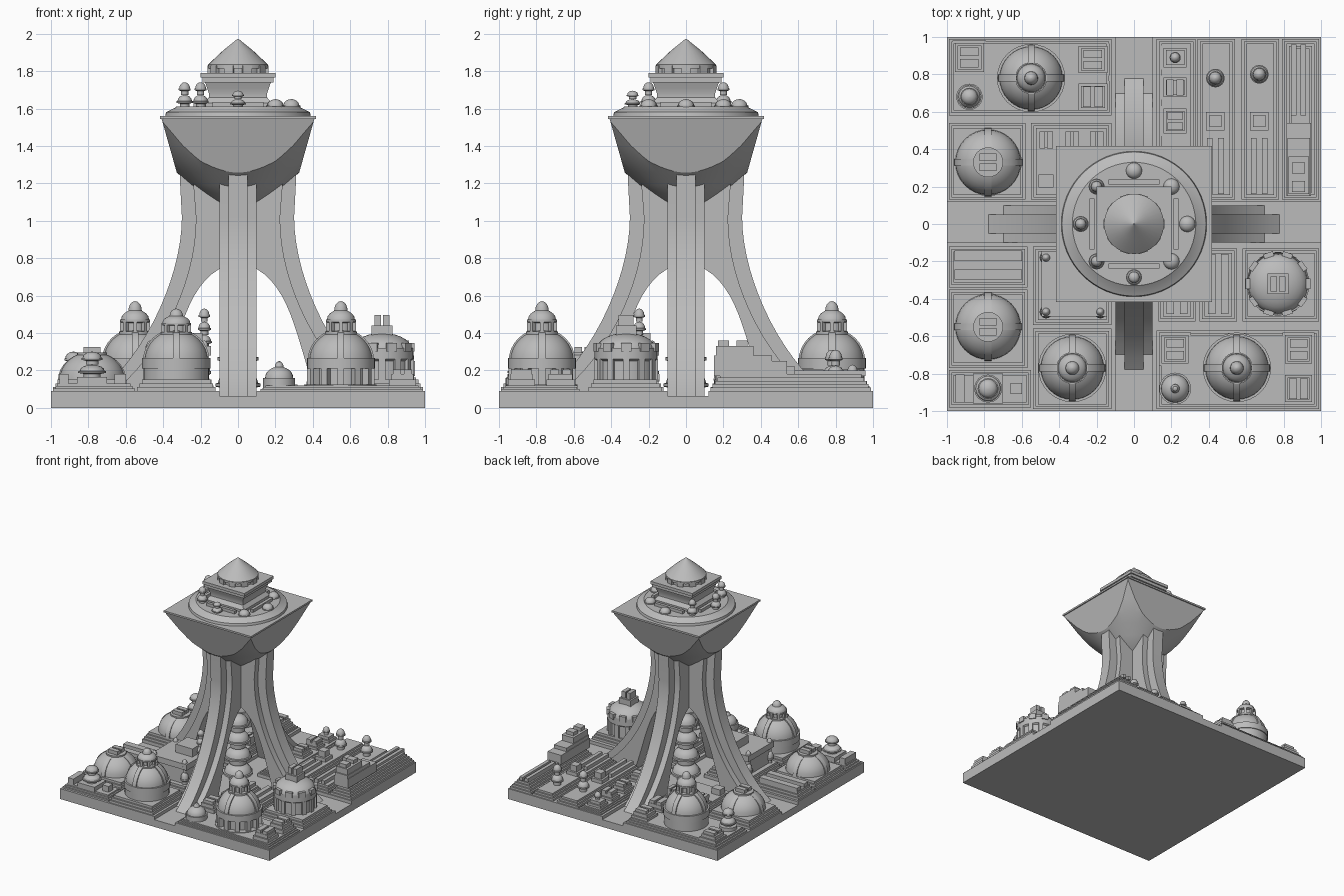
import bpy, bmesh, math
from mathutils import Vector, Matrix
from mathutils.geometry import interpolate_bezier

if "Cube" in bpy.data.objects:
    bpy.data.objects.remove(bpy.data.objects["Cube"])

stone = bpy.data.materials.new("grey_stone")
stone.use_nodes = True
GREY = (0.5, 0.5, 0.5, 1)
stone.diffuse_color = GREY
stone.node_tree.nodes["Principled BSDF"].inputs["Base Color"].default_value = GREY
parts = []


def finish(name, bm):
    bmesh.ops.recalc_face_normals(bm, faces=bm.faces)
    me = bpy.data.meshes.new(name)
    bm.to_mesh(me)
    bm.free()
    me.materials.append(stone)
    ob = bpy.data.objects.new(name, me)
    bpy.context.collection.objects.link(ob)
    parts.append(ob)
    return ob


def box(name, x, y, w, d, z0, z1, taper=1, spin=0):
    bm = bmesh.new()
    bmesh.ops.create_cube(bm, size=1)
    for v in bm.verts:
        k = taper if v.co.z < 0 else 1
        v.co = Vector((v.co.x * w * k, v.co.y * d * k, z1 if v.co.z > 0 else z0))
    bm.transform(Matrix.Translation((x, y, 0)) @ Matrix.Rotation(spin, 4, "Z"))
    return finish(name, bm)


def lathe(name, x, y, profile, sides=32, spin=0):
    bm = bmesh.new()
    rings = []
    for r, z in profile:
        rings.append([bm.verts.new((r * math.cos(a), r * math.sin(a), z))
                      for a in (spin + math.tau * i / sides for i in range(sides))])
    for a, b in zip(rings, rings[1:]):
        for i in range(sides):
            j = (i + 1) % sides
            bm.faces.new((a[i], a[j], b[j], b[i]))
    bm.faces.new(rings[0])
    bm.faces.new(rings[-1])
    bm.transform(Matrix.Translation((x, y, 0)))
    return finish(name, bm)


def prism(name, outline, half, spin=0, x=0, y=0):
    bm = bmesh.new()
    face = bm.faces.new([bm.verts.new((r, -half, z)) for r, z in outline])
    new = bmesh.ops.extrude_face_region(bm, geom=[face])["geom"]
    bmesh.ops.translate(bm, vec=(0, 2 * half, 0),
                        verts=[g for g in new if isinstance(g, bmesh.types.BMVert)])
    bm.transform(Matrix.Translation((x, y, 0)) @ Matrix.Rotation(spin, 4, "Z"))
    return finish(name, bm)


def arc(r, h, z, n=9, end=0.04):
    return [(max(r * math.cos(t), end * r), z + h * math.sin(t))
            for t in (math.pi / 2 * i / (n - 1) for i in range(n))]


def bez(*p):
    return [tuple(v) for v in interpolate_bezier(*[Vector(q) for q in p], 16)]


def pagoda(x, y, z, r, h, levels=2):
    prof = []
    step = h / levels
    for i in range(levels):
        k = r * (1 - 0.25 * i / max(1, levels - 1))
        b = z + i * step
        prof += [(k * .6, b), (k * .6, b + step * .3), (k, b + step * .38), (k, b + step * .5)]
        prof += arc(k * .9, step * .48, b + step * .52, 5)
    lathe("pagoda", x, y, prof, 16)


def tile(x0, x1, y0, y1, top=0.15, steps=3):
    # stepped terrace plate
    for i in range(steps):
        g = 0.013 * i
        box("terrace_step", (x0 + x1) / 2, (y0 + y1) / 2, x1 - x0 - 2 * g, y1 - y0 - 2 * g,
            0.085, 0.09 + (top - 0.09) * (i + 1) / steps)


def house(x, y, w, d, top=0.19, slots=2, along="x"):
    # small block with raised roof bars
    tile(x - w / 2, x + w / 2, y - d / 2, y + d / 2, top)
    for i in range(slots):
        t = (i + .5) / slots - .5
        if along == "x":
            box("roof_bar", x, y + t * d * .7, w * .55, d * .5 / slots, top, top + 0.025)
        else:
            box("roof_bar", x + t * w * .7, y, w * .5 / slots, d * .65, top, top + 0.025)


def ring_posts(name, x, y, r, n, w, d, z0, z1):
    for i in range(n):
        a = math.tau * i / n
        box(name, x + r * math.cos(a), y + r * math.sin(a), d, w, z0, z1, 1, a)


def ribs(x, y, r, h, z):
    right = arc(r, h, z)
    outline = right + [(-a, b) for a, b in reversed(right)]
    for s in (0, math.pi / 2):
        prism("dome_rib", outline, 0.018, s, x, y)


def lantern(x, y, z, top):
    h = top - z
    lathe("lantern", x, y, [(.085, z - .02), (.085, z + .1 * h), (.06, z + .12 * h), (.06, z + .35 * h),
          (.08, z + .38 * h), (.08, z + .45 * h)] + arc(.075, .3 * h, z + .45 * h, 6, .4)
          + arc(.036, .28 * h, z + .72 * h, 5))
    ring_posts("lantern_post", x, y, .07, 8, .02, .02, z, z + .4 * h)


def tall_dome(x, y, top, base=0.15, arches=False):
    rd = .145 if arches else .175
    lathe("dome_drum", x, y, [(rd, base - .02), (rd, .23)])
    if arches:
        ring_posts("drum_pillar", x, y, .155, 12, .035, .05, base - .02, .23)
        lathe("drum_foot", x, y, [(.19, base - .04), (.19, base - .015)])
    lathe("dome_band", x, y, [(.14, .21), (.182, .21), (.182, .265), (.14, .265)])
    lathe("dome", x, y, arc(.17, .165, .25))
    ribs(x, y, .178, .173, .25)
    lantern(x, y, .39, top)


def low_dome(x, y):
    lathe("low_dome", x, y, [(.18, .12), (.18, .15)] + arc(.175, .15, .15))
    ribs(x, y, .183, .155, .145)
    lathe("dome_cap", x, y, [(.08, .2), (.08, .295)], 24)
    for s in (-1, 1):
        box("cap_box", x, y + s * .027, .09, .04, .29, .325)


# Base slab and quarter slabs that leave the cross streets open
box("base_slab", 0, 0, 2, 2, 0, 0.062)
for sx in (-1, 1):
    for y0, y1 in ((.12, 1), (-1, -.1)):
        box("quarter_slab", sx * .55, (y0 + y1) / 2, .9, y1 - y0, .05, .09)

# Four arched legs with an outer rib
arch = bez((0, .78), (.28, .72), (.3, .4), (.42, .06))
slab_curve = bez((.7, .06), (.42, .26), (.22, .68), (.225, 1.02))
rib_curve = bez((.78, .06), (.5, .26), (.3, .7), (.3, 1.02))
for q in range(4):
    spin = q * math.pi / 2
    prism("leg_slab", arch + slab_curve + [(.24, 1.21), (.24, 1.4), (0, 1.4)], .1, spin)
    prism("leg_rib", [(r + .02, z) for r, z in arch] + rib_curve + [(.31, 1.21), (.31, 1.35), (.02, 1.4)],
          .05, spin)

# Flared square head, hollowed underneath by a round flare
head = box("tower_head", 0, 0, .82, .82, 1.0, 1.55, .62)
flare = lathe("head_flare", 0, 0, [(.02, 1.06), (.14, 1.1), (.25, 1.19), (.33, 1.26), (.4, 1.32), (.47, 1.4),
              (.54, 1.49), (.58, 1.54), (.62, 1.6)], 64)
cut = head.modifiers.new("flare", "BOOLEAN")
cut.operation = "INTERSECT"
cut.solver = "EXACT"
cut.object = flare
bpy.context.view_layer.update()
carved = bpy.data.meshes.new_from_object(head.evaluated_get(bpy.context.evaluated_depsgraph_get()))
head.modifiers.clear()
head.data = carved
parts.remove(flare)
bpy.data.objects.remove(flare)
box("head_rim", 0, 0, .835, .835, 1.545, 1.56)
lathe("roof_disc", 0, 0, [(.39, 1.555), (.385, 1.58), (.335, 1.605), (.33, 1.61)], 64)

# Square pavilion with waisted neck and conical roof
neck = [(.18, 1.6), (.18, 1.63), (.155, 1.66), (.155, 1.68), (.165, 1.71), (.18, 1.75)]
lathe("pavilion_neck", 0, 0, [(r * math.sqrt(2), z) for r, z in neck], 4, math.pi / 4)
box("pavilion_eave", 0, 0, .38, .38, 1.74, 1.765)
box("pavilion_roof", 0, 0, .4, .4, 1.765, 1.79)
lathe("cone_drum", 0, 0, [(.145, 1.78), (.145, 1.83)])
ring_posts("cone_scallop", 0, 0, .147, 10, .05, .03, 1.79, 1.83)
lathe("cone_roof", 0, 0, [(.16, 1.815), (.16, 1.835), (.08, 1.91), (.012, 1.965), (.004, 1.972)])
for q in range(4):
    a = q * math.pi / 2
    box("roof_bench", .225 * math.cos(a), .225 * math.sin(a), .025, .27, 1.6, 1.635, 1, a)
for x, y, h in ((-.285, 0, .135), (-.2, -.2, .135), (-.2, .2, .135), (0, -.285, .09)):
    pagoda(x, y, 1.605, .043, h)
for x, y in ((.2, -.2), (.285, 0), (0, .285), (.2, .2)):
    lathe("roof_dome", x, y, [(.048, 1.6), (.048, 1.615)] + arc(.043, .035, 1.615, 6), 16)

# Central pagoda under the arches
pagoda(0, 0, .06, .12, .56, 4)

# Back right quarter
tile(-.99, -.12, .58, .99, .13)
tile(-.99, -.58, .13, .54)
tile(-.55, -.12, .13, .54)
tall_dome(-.55, .78, .57)
low_dome(-.78, .33)
house(-.88, .89, .18, .18, .17)
house(-.22, .88, .18, .17, .18)
house(-.22, .68, .18, .17, .18, 2, "y")
lathe("small_base", -.88, .68, [(.07, .12), (.07, .16)])
pagoda(-.88, .68, .15, .065, .15)
for x in (-.47, -.33, -.2):
    house(x, .45, .12, .14, .19, 2, "y")
box("roof_box", -.47, .23, .08, .07, .14, .2)

# Front right quarter
tile(-.99, -.57, -.34, -.12)
tile(-.99, -.57, -.77, -.35)
tile(-.99, -.55, -.98, -.78, .13)
tile(-.54, -.12, -.99, -.56)
for y in (-.17, -.27):
    box("long_bar", -.78, y, .36, .055, .14, .18)
low_dome(-.78, -.55)
tall_dome(-.33, -.77, .53, .17)
box("pagoda_plinth", -.78, -.88, .16, .16, .12, .165)
pagoda(-.78, -.88, .16, .075, .14)
box("roof_box", -.93, -.88, .05, .15, .12, .18)
box("roof_box", -.63, -.88, .06, .06, .12, .18)
tile(-.54, -.12, -.54, -.12)
box("court_block", -.32, -.32, .31, .31, .14, .31)
box("court_roof", -.32, -.32, .35, .35, .28, .33)
box("court_crown", -.27, -.27, .16, .16, .32, .4)
for x, y in ((-.47, -.18), (-.47, -.47), (-.18, -.47)):
    pagoda(x, y, .14, .035, .22)
pagoda(-.18, -.25, .32, .04, .21, 3)

# Back left quarter
tile(.12, .33, .13, .99, .12)
for y, d, way in ((.89, .13, "x"), (.73, .13, "y"), (.55, .16, "x"), (.3, .2, "x")):
    house(.22, y, .15, d, .165, 2 if y < .8 else 0, way)
pagoda(.22, .89, .16, .03, .07, 1)
for x, peak in ((.435, .78), (.67, .8)):
    tile(x - .095, x + .105, .13, .99, .14)
    for s in (-1, 1):
        box("long_bar", x + s * .03, .31, .03, .3, .13, .17)
    pagoda(x, peak, .14, .05, .17)
    box("plinth", x, .55, .1, .1, .13, .17)
    box("plinth_cap", x, .55, .065, .065, .17, .22)
tile(.79, .99, .13, .99, .18, 5)
for s in (-1, 1):
    box("long_bar", .88 + s * .025, .77, .03, .38, .17, .2)
for w, y0, y1, z in ((.13, .15, .54, .25), (.12, .15, .46, .28), (.11, .16, .36, .33)):
    box("stepped_tower", .88, (y0 + y1) / 2, w, y1 - y0, .17, z)
for y in (.2, .3):
    box("tower_cap", .88, y, .07, .06, .32, .36)

# Front left quarter
tile(.58, .99, -.52, -.13)
lathe("scalloped_drum", .77, -.32, [(.155, .14), (.155, .25), (.168, .26), (.168, .32)] + arc(.16, .09, .31, 8))
ring_posts("drum_pillar", .77, -.32, .155, 12, .035, .03, .14, .26)
ring_posts("drum_scallop", .77, -.32, .162, 10, .055, .025, .3, .345)
box("drum_cap", .77, -.32, .11, .11, .36, .44)
for s in (-1, 1):
    box("drum_cap_fin", .77 + s * .023, -.32, .035, .08, .43, .495)
for x in (.23, .45):
    tile(x - .1, x + .1, -.52, -.13, .14)
    for s in (-1, 1):
        box("long_bar", x + s * .035, -.32, .04, .32, .13, .17)
tile(.12, .99, -.99, -.57, .12)
tall_dome(.55, -.77, .57, .14, True)
house(.22, -.67, .17, .18, .18)
house(.88, -.67, .17, .18, .18)
house(.88, -.88, .17, .17, .18, 2, "y")
lathe("small_dome", .22, -.88, [(.085, .11), (.085, .16)] + arc(.075, .06, .16, 7, .3)
      + arc(.025, .04, .21, 4), 24)

# Smooth round parts, keep hard edges
for ob in bpy.context.selected_objects:
    ob.select_set(False)
for ob in parts:
    ob.select_set(True)
bpy.context.view_layer.objects.active = parts[0]
bpy.ops.object.shade_smooth_by_angle(angle=math.radians(30))
